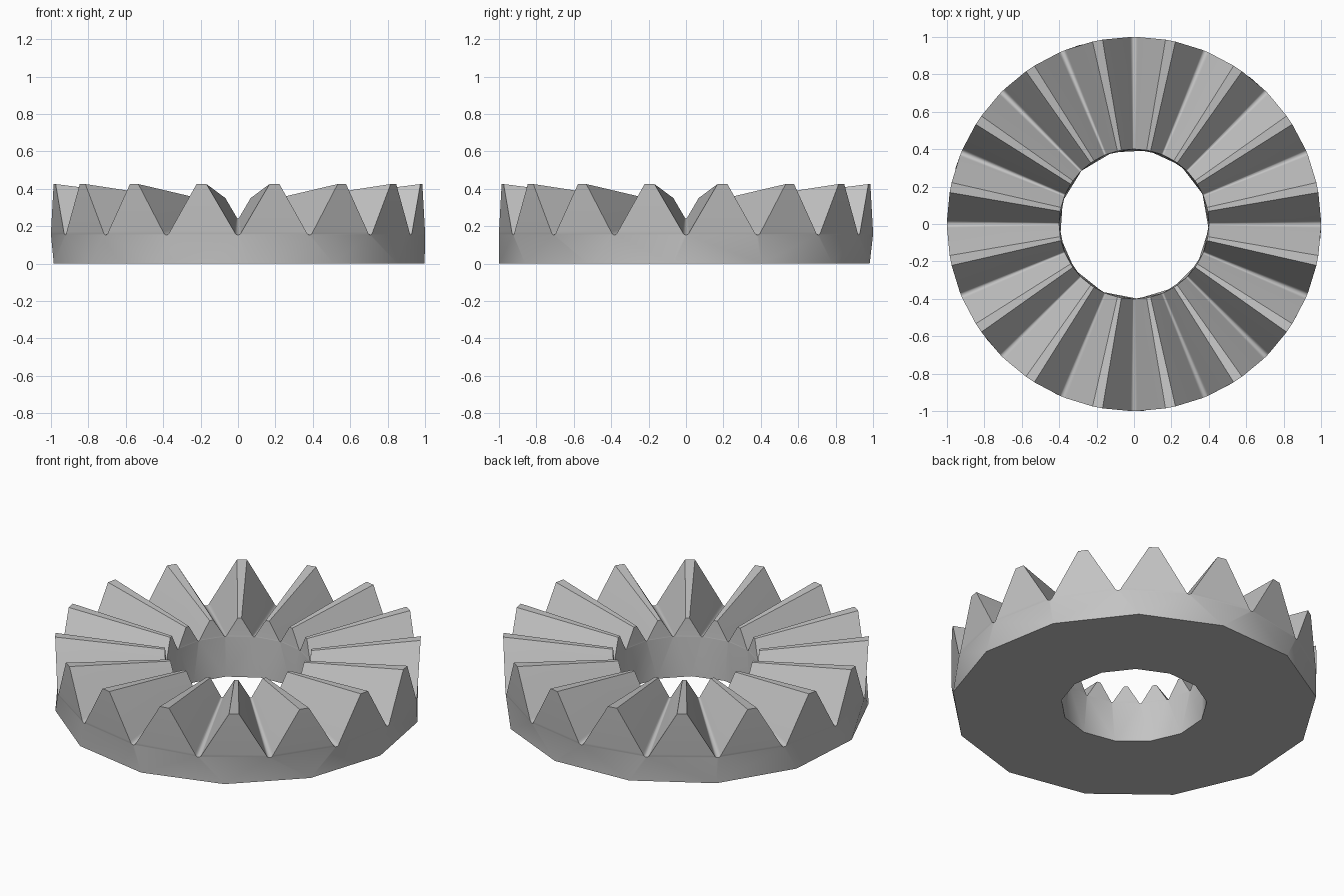
import bpy
import bmesh
from math import cos, sin, tau, radians

cube = bpy.data.objects.get("Cube")
if cube:
    bpy.data.objects.remove(cube, do_unlink=True)

TEETH, BASE_SIDES = 16, 13
APEX_Z, INNER = 0.3, 0.4
PITCH = tau / TEETH
BASE_TURN = radians(-3.9)
# Half tooth, from valley floor up to tip: (angle from valley centre, height)
FLANK = [(0.006, 0.154), (0.014, 0.160), (0.02, 0.171), (PITCH / 2 - 0.027, 0.425)]

bm = bmesh.new()


def ring_point(angle, z, scale):
    """Point on the rim, shrunk towards the cone apex on the axis."""
    return bm.verts.new((scale * cos(angle), scale * sin(angle),
                         APEX_Z + scale * (z - APEX_Z)))


def toothed_wall(scale):
    """Upright tooth ends; returns the full outline and its valley floor ring."""
    outline, floor = [], []
    for t in range(TEETH):
        start = t * PITCH
        left = [ring_point(start + a, z, scale) for a, z in FLANK]
        right = [ring_point(start + PITCH - a, z, scale) for a, z in FLANK]
        for k in range(len(FLANK) - 1):
            bm.faces.new((left[k], right[k], right[k + 1], left[k + 1]))
        outline += left + right[::-1]
        floor += [left[0], right[0]]
    return outline, floor


def base_ring(radius):
    angles = [BASE_TURN + i * tau / BASE_SIDES for i in range(BASE_SIDES)]
    return [bm.verts.new((radius * cos(a), radius * sin(a), 0)) for a in angles]


def skirt(floor, base):
    """Join the valley ring to the coarser base polygon with triangles."""
    n, m = len(floor), len(base)
    angles = [(i // 2) * PITCH + (FLANK[0][0] if i % 2 == 0 else PITCH - FLANK[0][0])
              for i in range(n)] + [tau + FLANK[0][0]]
    i = j = 0
    while i < n or j < m:
        mid_top = (angles[i] + angles[i + 1]) / 2 if i < n else 2 * tau
        mid_base = BASE_TURN + (j + 0.5) * tau / m if j < m else 2 * tau
        if mid_top < mid_base:
            bm.faces.new((floor[i], floor[(i + 1) % n], base[j % m]))
            i += 1
        else:
            bm.faces.new((base[j], base[(j + 1) % m], floor[i % n]))
            j += 1


def join_rings(a, b):
    for k in range(len(a)):
        n = (k + 1) % len(a)
        bm.faces.new((a[k], a[n], b[n], b[k]))


# Tooth walls, skirts, toothed top and flat underside
outer, outer_floor = toothed_wall(1.0)
inner, inner_floor = toothed_wall(INNER)
outer_base, inner_base = base_ring(1.0), base_ring(INNER)
skirt(outer_floor, outer_base)
skirt(inner_floor, inner_base)
join_rings(outer, inner)
join_rings(outer_base, inner_base)
bmesh.ops.recalc_face_normals(bm, faces=bm.faces[:])

mesh = bpy.data.meshes.new("bevel_gear")
bm.to_mesh(mesh)
bm.free()
gear = bpy.data.objects.new("bevel_gear", mesh)
bpy.context.collection.objects.link(gear)

# Plain grey metal
grey = bpy.data.materials.new("plain_grey")
grey.use_nodes = True
colour = (0.55, 0.55, 0.55, 1)
grey.diffuse_color = colour
grey.node_tree.nodes["Principled BSDF"].inputs["Base Color"].default_value = colour
mesh.materials.append(grey)

# Smooth valleys, crisp tips and rims
bpy.ops.object.select_all(action="DESELECT")
gear.select_set(True)
bpy.context.view_layer.objects.active = gear
bpy.ops.object.shade_smooth_by_angle(angle=radians(42))
